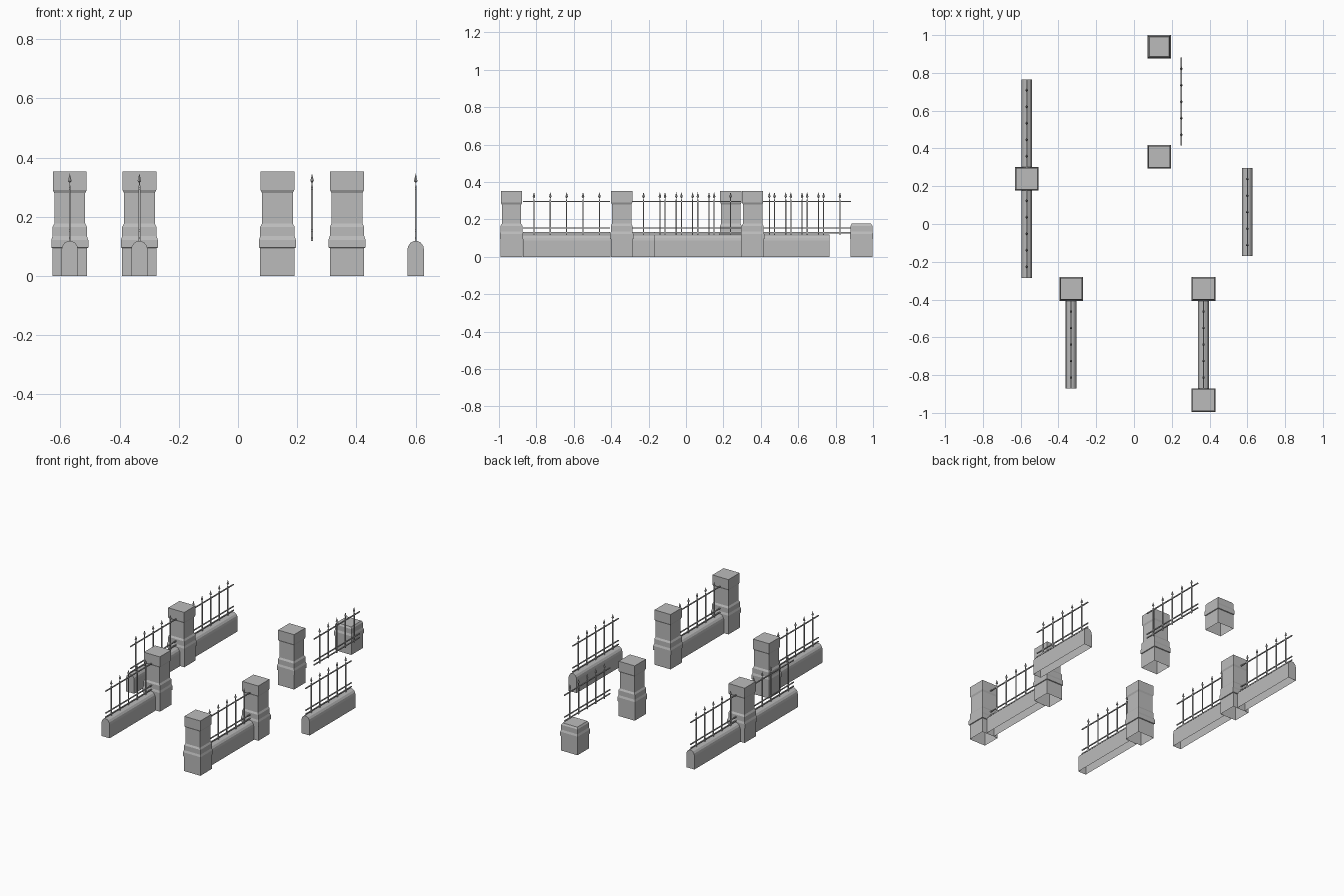
import bpy, bmesh, math
from mathutils import Matrix, Vector

cube = bpy.data.objects.get("Cube")
if cube:
    bpy.data.objects.remove(cube, do_unlink=True)

stone = bpy.data.materials.new("stone_grey")
stone.use_nodes = True
GREY = (0.5, 0.5, 0.5, 1)
stone.diffuse_color = GREY
stone.node_tree.nodes["Principled BSDF"].inputs["Base Color"].default_value = GREY


def finish(bm, name):
    bmesh.ops.recalc_face_normals(bm, faces=bm.faces)
    mesh = bpy.data.meshes.new(name)
    bm.to_mesh(mesh)
    bm.free()
    mesh.materials.append(stone)
    obj = bpy.data.objects.new(name, mesh)
    bpy.context.collection.objects.link(obj)
    return obj


def stack(bm, rings):
    """Join matching rings of points into a skin and close the last one."""
    rows = [[bm.verts.new(p) for p in ring] for ring in rings]
    n = len(rows[0])
    for a, b in zip(rows, rows[1:]):
        for i in range(n):
            j = (i + 1) % n
            bm.faces.new((a[i], a[j], b[j], b[i]))
    bm.faces.new(rows[-1])


def box(bm, centre, size):
    m = Matrix.Translation(centre) @ Matrix.Diagonal((*size, 1))
    bmesh.ops.create_cube(bm, size=1, matrix=m)


# Square pillar profile: half width, height; open underneath
PLINTH = [(0.058, 0), (0.058, 0.094), (0.0625, 0.096), (0.0625, 0.122),
          (0.058, 0.135), (0.058, 0.166), (0.052, 0.177)]
SHAFT = [(0.052, 0.28), (0.057, 0.29), (0.057, 0.352)]
CORNERS = [(-1, -1), (1, -1), (1, 1), (-1, 1)]


def pillar(name, x, y, profile):
    bm = bmesh.new()
    stack(bm, [[(x + sx * w, y + sy * w, z) for sx, sy in CORNERS]
               for w, z in profile])
    finish(bm, name)


# Low wall with a rounded coping, open underneath
LENGTH = 0.466


def wall(name, x, y):
    half, spring, rise, steps = 0.0285, 0.086, 0.033, 7
    arch = [(-half, 0)]
    for i in range(steps + 1):
        a = math.pi * (1 - i / steps)
        arch.append((half * math.cos(a), spring + rise * math.sin(a)))
    arch.append((half, 0))
    bm = bmesh.new()
    ends = [[bm.verts.new((x + px, y + s * LENGTH / 2, pz)) for px, pz in arch]
            for s in (-1, 1)]
    for i in range(len(arch) - 1):
        bm.faces.new((ends[0][i], ends[0][i + 1], ends[1][i + 1], ends[1][i]))
    for end in ends:
        bm.faces.new(end)
    finish(bm, name)


# Railing: three rails and five spear-topped bars
def railing(name, x, y):
    bm = bmesh.new()
    for z in (0.129, 0.154, 0.295):
        box(bm, (x, y, z), (0.006, LENGTH, 0.006))
    for i in range(-2, 3):
        py = y + i * 0.0875
        box(bm, (x, py, 0.212), (0.006, 0.006, 0.188))
        box(bm, (x, py, 0.312), (0.003, 0.003, 0.014))
        for low, high, r1, r2 in ((0.315, 0.321, 0.002, 0.007),
                                  (0.321, 0.346, 0.007, 0)):
            bmesh.ops.create_cone(
                bm, cap_ends=False, segments=6, radius1=r1, radius2=r2,
                depth=high - low,
                matrix=Matrix.Translation((x, py, (low + high) / 2)))
    finish(bm, name)


for name, x, y in (("west_pillar", -0.568, 0.24),
                   ("front_west_pillar", -0.333, -0.344),
                   ("front_east_pillar", 0.368, -0.344),
                   ("front_end_pillar", 0.368, -0.933),
                   ("back_pillar", 0.133, 0.356)):
    pillar(name, x, y, PLINTH + SHAFT)
pillar("pillar_stump", 0.133, 0.938, PLINTH)

for name, x, y in (("west_back", -0.568, 0.533),
                   ("west_front", -0.568, -0.052),
                   ("front_west", -0.333, -0.638),
                   ("front_east", 0.368, -0.638),
                   ("east", 0.6, 0.063)):
    wall(name + "_wall", x, y)
    railing(name + "_railing", x, y)
railing("loose_railing", 0.25, 0.648)
